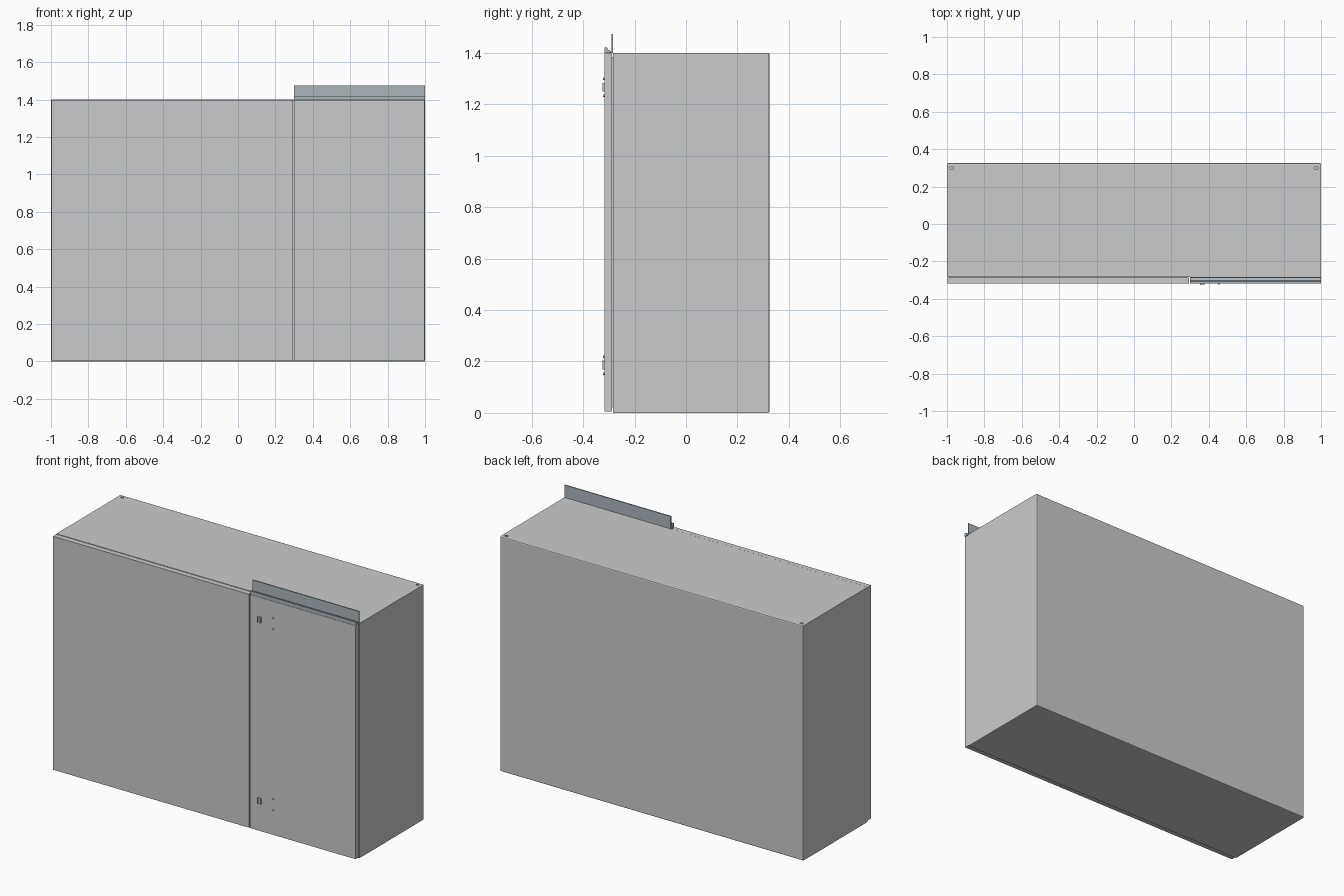
import bpy, bmesh
from mathutils import Vector

if "Cube" in bpy.data.objects:
    bpy.data.objects.remove(bpy.data.objects["Cube"])


def mesh_object(name, bm):
    bmesh.ops.recalc_face_normals(bm, faces=bm.faces)
    me = bpy.data.meshes.new(name)
    bm.to_mesh(me)
    bm.free()
    ob = bpy.data.objects.new(name, me)
    bpy.context.collection.objects.link(ob)
    return ob


def add_box(bm, lo, hi):
    lo, hi = Vector(lo), Vector(hi)
    vs = bmesh.ops.create_cube(bm, size=1)["verts"]
    for v in vs:
        v.co = (lo + hi) / 2 + v.co * (hi - lo)
    return vs


def box(name, lo, hi):
    bm = bmesh.new()
    add_box(bm, lo, hi)
    return mesh_object(name, bm)


def extrude_x(name, pts, x0, x1):
    bm = bmesh.new()
    f = bm.faces.new([bm.verts.new((x0, y, z)) for y, z in pts])
    r = bmesh.ops.extrude_face_region(bm, geom=[f])
    for v in r["geom"]:
        if isinstance(v, bmesh.types.BMVert):
            v.co.x = x1
    return mesh_object(name, bm)


def pan(name, lo, hi, open_sign, wall=0.004, bevel=0.0):
    """Folded sheet box, open towards open_sign along y."""
    bm = bmesh.new()
    add_box(bm, lo, hi)
    closed = lo[1] if open_sign > 0 else hi[1]
    if bevel:
        edges = [e for e in bm.edges if all(abs(v.co.y - closed) < 1e-5 for v in e.verts)]
        bmesh.ops.bevel(bm, geom=edges, offset=bevel, segments=2, profile=0.5, affect='EDGES')
    bm.normal_update()
    bmesh.ops.delete(bm, geom=[f for f in bm.faces if f.normal.y * open_sign > 0.99],
                     context='FACES_ONLY')
    ob = mesh_object(name, bm)
    mod = ob.modifiers.new("sheet", 'SOLIDIFY')
    mod.thickness = wall
    mod.offset = -1
    # outside faces must point away from the middle of the pan
    mid = (Vector(lo) + Vector(hi)) / 2
    big = max(ob.data.polygons, key=lambda p: p.area)
    if big.normal.dot(big.center - mid) < 0:
        ob.data.flip_normals()
    return ob


def cylinder_y(bm, x, z, r, y0, y1):
    vs = bmesh.ops.create_cone(bm, cap_ends=True, segments=16, radius1=r, radius2=r,
                               depth=1)["verts"]
    for v in vs:
        c = v.co.copy()
        v.co = (x + c.x, (y0 + y1) / 2 + c.z * (y1 - y0), z + c.y)


# cabinet body, open at the front
body = pan("cabinet_body", (-1, -0.283, 0), (1, 0.325, 1.4), -1, bevel=0.006)

# slots for lifting eyes in the rear top corners
bm = bmesh.new()
for s in (-1, 1):
    add_box(bm, (s * 0.975 - 0.009, 0.294, 1.38), (s * 0.975 + 0.009, 0.306, 1.42))
cutter = mesh_object("slot_cutter", bm)
cutter.hide_render = True
cutter.hide_viewport = True
cut = body.modifiers.new("slots", 'BOOLEAN')
cut.object = cutter
cut.solver = 'EXACT'

# front frame lips and centre post
bm = bmesh.new()
for x0, x1 in ((-0.996, -0.965), (0.27, 0.33), (0.965, 0.996)):
    add_box(bm, (x0, -0.2825, 0.004), (x1, -0.278, 1.396))
for z0, z1 in ((0.004, 0.035), (1.365, 1.396)):
    add_box(bm, (-0.996, -0.2825, z0), (0.996, -0.278, z1))
mesh_object("front_frame", bm)

# doors and their sealing strips
for name, x0, x1 in (("left_door", -0.998, 0.295), ("right_door", 0.3, 0.997)):
    pan(name, (x0, -0.317, 0.006), (x1, -0.287, 1.398), 1, wall=0.003)
    bm = bmesh.new()
    for a, b in ((x0 + 0.012, x0 + 0.02), (x1 - 0.02, x1 - 0.012)):
        add_box(bm, (a, -0.314, 0.02), (b, -0.2825, 1.384))
    for z in (0.02, 1.376):
        add_box(bm, (x0 + 0.012, -0.314, z), (x1 - 0.012, -0.2825, z + 0.008))
    mesh_object(name + "_seal", bm)

# bent sheet rail above the right door
rail = extrude_x("top_rail", [(-0.317, 1.399), (-0.317, 1.42), (-0.307, 1.42), (-0.303, 1.412),
                              (-0.29, 1.406), (-0.29, 1.474), (-0.283, 1.474), (-0.283, 1.399)],
                 0.3, 1.0)
steel = bpy.data.materials.new("blue_grey_steel")
steel.diffuse_color = (0.42, 0.47, 0.5, 1)
steel.use_nodes = True
steel.node_tree.nodes["Principled BSDF"].inputs["Base Color"].default_value = steel.diffuse_color
rail.data.materials.append(steel)

# latches with a raised rim and turn pin, plus handle fixing studs
for label, zc in (("lower", 0.186), ("upper", 1.266)):
    bm = bmesh.new()
    add_box(bm, (0.354, -0.320, zc - 0.017), (0.376, -0.316, zc + 0.017))
    for x in (0.354, 0.373):
        add_box(bm, (x, -0.325, zc - 0.017), (x + 0.003, -0.319, zc + 0.017))
    for z in (zc - 0.017, zc + 0.014):
        add_box(bm, (0.357, -0.323, z), (0.373, -0.319, z + 0.003))
    cylinder_y(bm, 0.365, zc, 0.006, -0.323, -0.319)
    mesh_object(label + "_latch", bm)
    bm = bmesh.new()
    for dz in (-0.033, 0.033):
        cylinder_y(bm, 0.453, zc + dz, 0.005, -0.323, -0.316)
    mesh_object(label + "_studs", bm)
